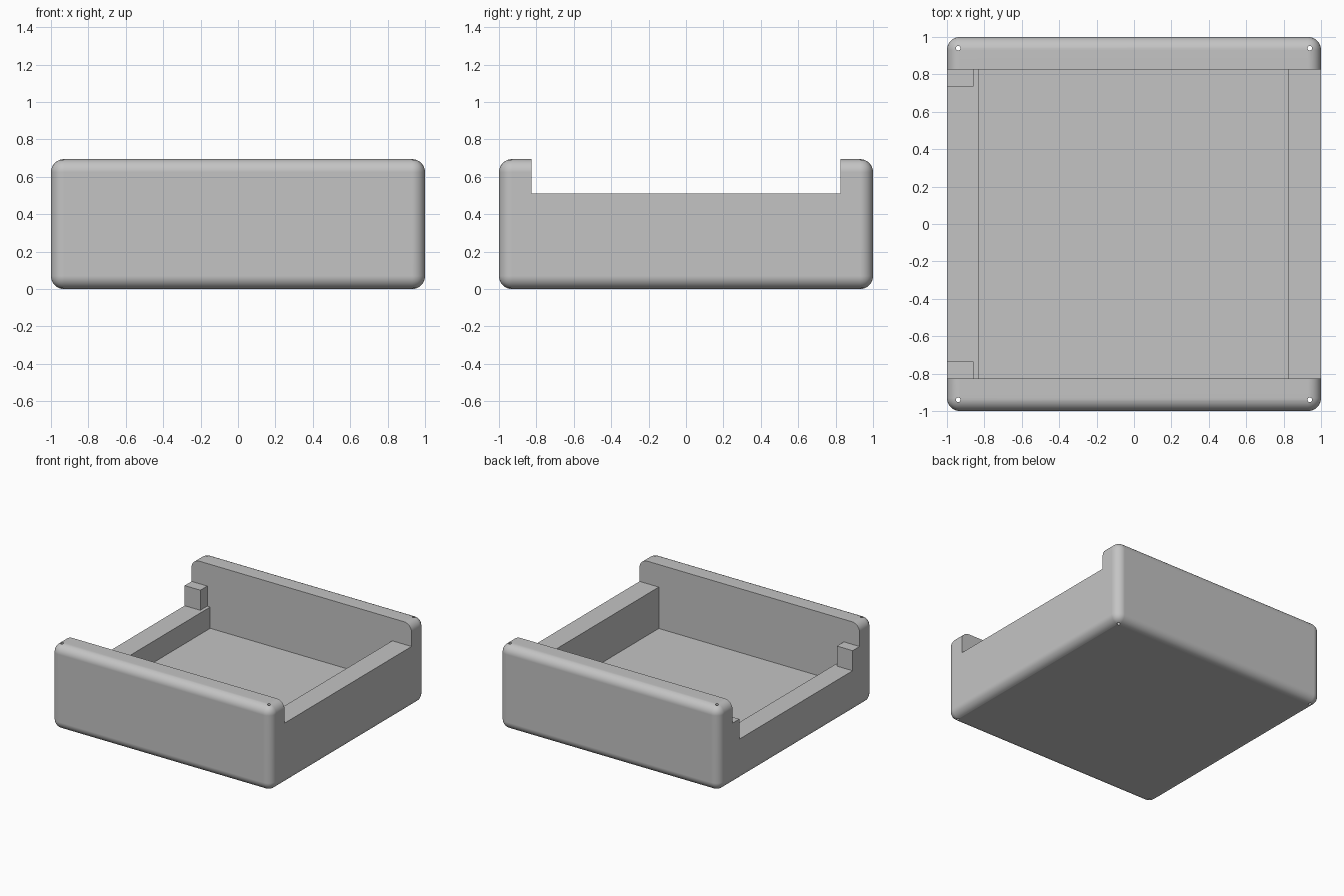
import bpy
import math

if "Cube" in bpy.data.objects:
    bpy.data.objects.remove(bpy.data.objects["Cube"], do_unlink=True)

HEIGHT = 0.695
INNER = 0.825      # inside of the end panels
FLOOR = 0.17
HIGH_RIM = 0.51    # left wall and corner blocks
LOW_RIM = 0.345    # right wall
TOP = 1.0          # cutters reach above the model

grey = bpy.data.materials.new("plain grey")
grey.use_nodes = True
grey.diffuse_color = (0.55, 0.55, 0.55, 1)
grey.node_tree.nodes["Principled BSDF"].inputs["Base Color"].default_value = (0.55, 0.55, 0.55, 1)


def box(name, low, high):
    """Box between two opposite corners."""
    centre = [(a + b) / 2 for a, b in zip(low, high)]
    bpy.ops.mesh.primitive_cube_add(size=1, location=centre)
    ob = bpy.context.object
    ob.name = name
    ob.scale = [b - a for a, b in zip(low, high)]
    bpy.ops.object.transform_apply(location=True, rotation=False, scale=True)
    return ob


def apply(ob, modifier):
    bpy.context.view_layer.objects.active = ob
    bpy.ops.object.modifier_apply(modifier=modifier.name)


def cut(ob, cutter):
    """Subtract the cutter and discard it."""
    mod = ob.modifiers.new("cut", 'BOOLEAN')
    mod.operation = 'DIFFERENCE'
    mod.solver = 'EXACT'
    mod.object = cutter
    apply(ob, mod)
    bpy.data.objects.remove(cutter, do_unlink=True)


# Rounded outer body
tray = box("tray", (-1, -1, 0), (1, 1, HEIGHT))
tray.data.materials.append(grey)
bevel = tray.modifiers.new("round", 'BEVEL')
bevel.width = 0.07
bevel.segments = 8
apply(tray, bevel)

# Opening between the end panels, then the pocket down to the floor
cut(tray, box("opening_cutter", (-1.2, -INNER, HIGH_RIM), (1.2, INNER, TOP)))
cut(tray, box("pocket_cutter", (-0.83, -INNER, FLOOR), (INNER, INNER, TOP)))

# Lowered right wall, leaving a small block at each end
cut(tray, box("low_wall_cutter", (-1.2, -0.735, LOW_RIM), (-0.7, 0.735, TOP)))
cut(tray, box("block_side_cutter", (-0.857, -INNER, LOW_RIM), (-0.7, INNER, TOP)))

# Pin holes in the four corners
for x in (-0.94, 0.94):
    for y in (-0.94, 0.94):
        bpy.ops.mesh.primitive_cylinder_add(vertices=16, radius=0.012, depth=2, location=(x, y, 0.3))
        cut(tray, bpy.context.object)

# Smooth rounding with crisp cut edges
bpy.ops.object.select_all(action='DESELECT')
tray.select_set(True)
bpy.context.view_layer.objects.active = tray
bpy.ops.object.shade_smooth_by_angle(angle=math.radians(30))
normals = tray.modifiers.new("even_normals", 'WEIGHTED_NORMAL')
normals.keep_sharp = True
